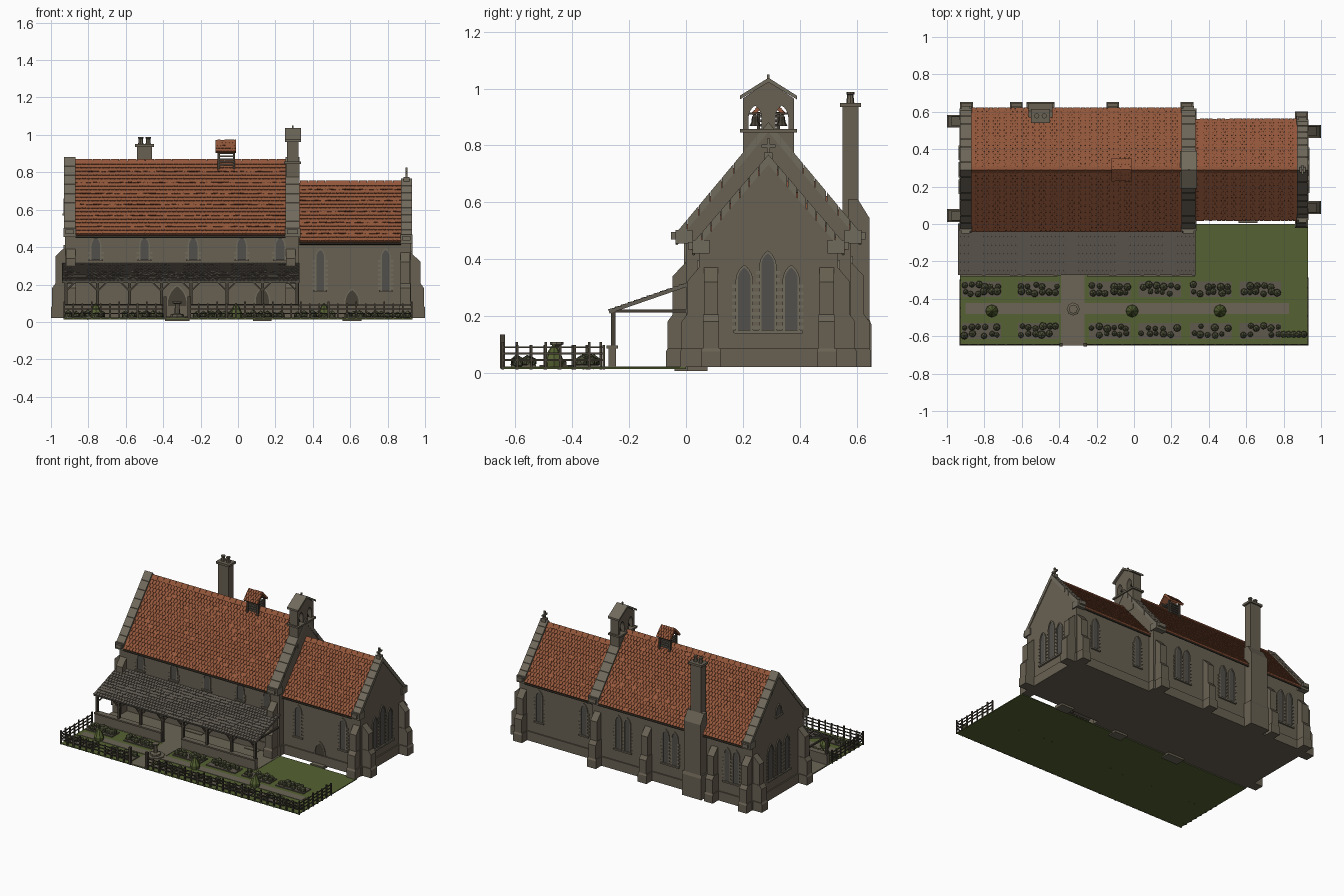
import bpy, bmesh, math, random
from mathutils import Vector, Matrix

if "Cube" in bpy.data.objects:
    bpy.data.objects.remove(bpy.data.objects["Cube"])
random.seed(4)

COL = {"stone": (.14, .12, .086), "dressed_stone": (.165, .145, .108), "terracotta": (.29, .095, .043),
       "shingle": (.125, .11, .088), "lawn": (.09, .12, .032), "path": (.15, .13, .092),
       "timber": (.06, .05, .036), "shrub": (.075, .08, .04), "glass": (.085, .08, .07), "soil": (.115, .1, .075)}
MAT = {}
for k, c in COL.items():
    MAT[k] = bpy.data.materials.new(k)
    MAT[k].diffuse_color = (*c, 1)
parts = {}


def bm_of(name, mat):
    return parts.setdefault(name, (bmesh.new(), mat))[0]


def loft(name, mat, a, b):
    """Closed prism between two matching point loops."""
    bm = bm_of(name, mat)
    va, vb = [bm.verts.new(p) for p in a], [bm.verts.new(p) for p in b]
    n = len(va)
    bm.faces.new(va)
    bm.faces.new(vb[::-1])
    for i in range(n):
        j = (i + 1) % n
        bm.faces.new((va[j], va[i], vb[i], vb[j]))


def box(name, mat, x0, x1, y0, y1, z0, z1):
    q = [(x0, y0), (x1, y0), (x1, y1), (x0, y1)]
    loft(name, mat, [(*p, z0) for p in q], [(*p, z1) for p in q])


def along_x(name, mat, pts, x0, x1):
    loft(name, mat, [(x0, *p) for p in pts], [(x1, *p) for p in pts])


def on(side, plane, u, v, d):
    """Point on a wall: u along it, v up, d outward."""
    return {"S": (u, plane - d, v), "N": (u, plane + d, v), "E": (plane + d, u, v), "W": (plane - d, u, v)}[side]


def plate(name, mat, side, plane, pts, d0, d1):
    loft(name, mat, [on(side, plane, u, v, d0) for u, v in pts], [on(side, plane, u, v, d1) for u, v in pts])


def strut(name, mat, a, b, r, sides=4):
    a, b = Vector(a), Vector(b)
    q = (b - a).to_track_quat('Z', 'Y')
    ring = [q @ Vector((r * math.cos(t), r * math.sin(t), 0)) for t in
            [2 * math.pi * (i + .5) / sides for i in range(sides)]]
    loft(name, mat, [a + p for p in ring], [b + p for p in ring])


def lathe(name, mat, x, y, prof, sides=8):
    for (r0, z0), (r1, z1) in zip(prof, prof[1:]):
        c = [(math.cos(2 * math.pi * i / sides), math.sin(2 * math.pi * i / sides)) for i in range(sides)]
        loft(name, mat, [(x + r0 * a, y + r0 * b, z0) for a, b in c], [(x + r1 * a, y + r1 * b, z1) for a, b in c])


def arch(c, w, z0, z1):
    """Pointed arch outline."""
    h, s = w / 2, z1 - w * .95
    right = [(c + h - w * (1 - math.cos(t)) * .998, s + w * 1.097 * math.sin(t)) for t in
             [math.pi / 3 * i / 5 for i in range(5)]]
    left = [(2 * c - u, v) for u, v in right[::-1]]
    return [(c + h, z0)] + right + [(c, z1)] + left + [(c - h, z0)]


def lancet(side, plane, c, w, z0, z1, fill="glass", label="window"):
    plate(label + "_panes", fill, side, plane, arch(c, w, z0, z1), -.003, .002)
    o, n = arch(c, w + .016, z0, z1 + .01), arch(c, w, z0, z1)
    for i in range(len(o) - 1):
        plate(label + "_surrounds", "dressed_stone", side, plane, [o[i], o[i + 1], n[i + 1], n[i]], -.003, .007)
    if fill == "glass":
        h = w / 2 + .016
        plate("window_sills", "dressed_stone", side, plane,
              [(c - h, z0 - .01), (c + h, z0 - .01), (c + h, z0), (c - h, z0)], -.003, .012)
    for k in range(int((z1 - w - z0) / .024)):  # toothed quoins beside the opening
        for s in (-1, 1):
            a, b, z = c + s * (w / 2 + .006), c + s * (w / 2 + .02), z0 + .024 * k + .004
            plate("quoins", "dressed_stone", side, plane, [(a, z), (b, z), (b, z + .012), (a, z + .012)], -.003, .004)


def buttress(side, plane, c, depth, top=.39, w=.056):
    for wid, pr in ((w, [(-.02, .02), (depth, .02), (depth, .18), (depth - .018, .205), (-.02, .205)]),
                    (w * .9, [(-.02, .2), (depth - .018, .2), (depth - .018, top - .05), (0, top), (-.02, top)]),
                    (w + .012, [(-.02, .02), (depth + .006, .02), (depth + .006, .075), (depth, .085), (-.02, .085)])):
        loft("buttresses", "stone", [on(side, plane, c - wid / 2, z, d) for d, z in pr],
             [on(side, plane, c + wid / 2, z, d) for d, z in pr])


def tiles(name, mat, x0, x1, low, high, rows, cols, t=.006):
    """Overlapping courses of tiles over a thin slab."""
    lo, hi = Vector(low), Vector(high)
    d = (hi - lo) / rows
    n = Vector((-d.y, d.x)).normalized()
    if n.y < 0:
        n = -n
    along_x(name, mat, [lo - n * .01, lo, hi, hi - n * .01], x0, x1)
    w = (x1 - x0) / cols
    for r in range(rows):
        a, b = lo + d * r, lo + d * (r + 1)
        off = w / 2 if r % 2 else 0
        for k in range(cols + (1 if r % 2 else 0)):
            xa, xb = max(x0, x0 + k * w - off), min(x1, x0 + (k + 1) * w - off)
            j = random.uniform(0, .0015)
            along_x(name, mat, [a - n * .001, a + n * (t + j), b + n * (.002 + j), b - n * .001], xa + .001, xb - .001)


def gable_coping(x0, x1, half, apex, slope):
    for s in (-1, 1):
        for k in range(8):
            e0, e1 = half * k / 8 + (.001 if k else 0), half * (k + 1) / 8 - .001
            along_x("gable_copings", "dressed_stone",
                    [(.29 + s * e, apex - slope * e - dz) for e, dz in ((e0, 0), (e1, 0), (e1, .035), (e0, .035))], x0, x1)
        y, z = .29 + s * half, apex - slope * half
        box("kneelers", "dressed_stone", x0 - .003, x1 + .003, min(y, y - s * .06), max(y, y - s * .06), z - .035, z + .012)
        box("kneelers", "dressed_stone", x0 + .008, x1 - .008, min(y + s * .015, y), max(y + s * .015, y), z - .02, z + .005)


# Nave and chancel bodies, plinths, roofs
for nm, x0, x1, half, apex, sl in (("nave_walls", -.925, .325, .29, .848, 1.2), ("chancel_walls", .32, .925, .245, .733, 1.17)):
    e = apex - sl * half
    along_x(nm, "stone", [(.29 - half, .02), (.29 + half, .02), (.29 + half, e), (.29, apex), (.29 - half, e)], x0, x1)
    box("plinth", "stone", x0 - .008, x1 + .008, .29 - half - .008, .29 + half + .008, .02, .085)
for nm, x0, x1, half, apex, sl, rows, cols in (("nave_roof", -.87, .255, .327, .86, 1.2, 20, 48),
                                               ("chancel_roof", .33, .872, .268, .744, 1.17, 16, 24)):
    for s in (-1, 1):
        tiles(nm, "terracotta", x0, x1, (.29 + s * half, apex - sl * half), (.29, apex), rows, cols)
        y, z = .29 + s * (half - .005), apex - sl * half - .012
        strut("gutters", "timber", (x0, y, z), (x1, y, z), .006, 6)
    for k in range(cols // 2):  # ridge tiles
        w = (x1 - x0) / (cols // 2)
        along_x("ridge_tiles", "terracotta", [(.272, apex - .012), (.29, apex + .012), (.308, apex - .012)],
                x0 + k * w + .001, x0 + (k + 1) * w - .001)
gable_coping(-.93, -.87, .327, .882, 1.2)
gable_coping(.255, .33, .327, .882, 1.2)
gable_coping(.872, .93, .268, .768, 1.17)

# Gable cross
box("gable_cross", "dressed_stone", .885, .917, .275, .305, .74, .775)
box("gable_cross", "dressed_stone", .895, .907, .285, .295, .77, .825)
box("gable_cross", "dressed_stone", .895, .907, .265, .315, .793, .804)

# Bellcote with two arched openings, bells and small gabled cap
box("bellcote", "stone", .257, .328, .2, .38, .7, .85)
box("bellcote", "dressed_stone", .245, .338, .19, .39, .845, .857)
comb = [(.2, .855), (.2, .965), (.29, 1.025), (.38, .965), (.38, .855)]
for c in (.337, .243):
    comb += arch(c, .046, .855, .94)
along_x("bellcote", "stone", comb, .262, .323)
for s in (-1, 1):
    along_x("bellcote_cap", "dressed_stone", [(.29, 1.022), (.29, 1.038), (.29 + s * .1, .975), (.29 + s * .1, .962)], .25, .336)
    lathe("bells", "timber", .2925, .29 + s * .047, [(.02, .868), (.013, .882), (.011, .9), (.004, .908)])
    strut("bell_headstocks", "timber", (.2925, .29 + s * .07, .912), (.2925, .29 + s * .024, .912), .005)
strut("bellcote_finial", "dressed_stone", (.2925, .29, 1.03), (.2925, .29, 1.05), .006)

# Louvred ridge ventilator
for x in (-.103, -.022):
    for y in (.255, .325):
        box("ventilator_frame", "timber", x - .006, x + .006, y - .006, y + .006, .8, .918)
for k in range(5):
    box("ventilator_louvres", "shingle", -.1, -.025, .255, .325, .835 + k * .016, .843 + k * .016)
for s in (-1, 1):
    tiles("ventilator_roof", "terracotta", -.12, -.01, (.29 + s * .058, .91), (.29, .972), 4, 6, .004)

# Chimney on the north wall
ch = [(.57, .02), (.645, .02), (.645, .545), (.605, .61), (.57, .61)]
along_x("chimney_breast", "stone", ch, -.565, -.435)
along_x("chimney_breast", "stone", [(.57, .02), (.652, .02), (.652, .17), (.645, .19), (.57, .19)], -.575, -.425)
box("chimney_stack", "stone", -.54, -.46, .55, .606, .45, .945)
box("chimney_stack", "dressed_stone", -.552, -.448, .541, .615, .935, .95)
for x in (-.52, -.48):
    lathe("chimney_pots", "stone", x, .578, [(.014, .95), (.011, .978), (.014, .98), (.014, .988)])

# Buttresses
for c in (.045, .55):
    buttress("W", -.925, c, .07, .4)
for c in (.088, .495):
    buttress("E", .925, c, .07, .37)
for c in (-.895, -.63, -.113, .283):
    buttress("N", .58, c, .065)
for c in (-.895, .283):
    buttress("S", 0, c, .065)
buttress("N", .535, .895, .06, .37)
buttress("S", .045, .895, .06, .37)

# Windows and doors
for c in (-.76, -.5, -.24, .02, .225):
    lancet("S", 0, c, .045, .335, .45)
for c in (.44, .79):
    lancet("S", .045, c, .042, .17, .385)
    lancet("N", .535, c - .02, .042, .17, .385)
for c in (-.8, -.73, -.32, -.25, .05, .12):
    lancet("N", .58, c, .04, .17, .4)
for c, z in ((.205, .37), (.288, .42), (.37, .37)):
    lancet("E", .925, c, .045, .15, z)
box("east_sill", "dressed_stone", .92, .938, .17, .41, .138, .148)
for c in (.2, .29, .38):
    lancet("W", -.925, c, .045, .16, .4)
lancet("W", -.925, .29, .05, .58, .65)
for pl, c, w, z in ((0, -.325, .1, .19), (0, .13, .07, .18), (.045, .61, .07, .17)):
    lancet("S", pl, c, w, .025, z, "timber", "door")
    box("door_steps", "path", c - w / 2 - .015, c + w / 2 + .015, pl - .04, pl + .03, .006, .026)

# Lean-to porch
tiles("porch_roof", "shingle", -.94, .33, (-.272, .218), (0, .312), 12, 60, .005)
box("porch_floor", "path", -.93, .33, -.275, 0, .016, .022)
box("porch_beam", "timber", -.93, .325, -.264, -.248, .208, .222)
for x0, x1 in ((-.93, -.41), (-.25, .325)):
    box("porch_low_wall", "stone", x0, x1, -.272, -.246, .02, .088)
    box("porch_low_wall", "dressed_stone", x0, x1, -.28, -.24, .086, .096)
for x in (-.92, -.75, -.58, -.41, -.25, -.06, .13, .315):
    box("porch_posts", "timber", x - .008, x + .008, -.264, -.248, .02, .215)
    box("porch_ties", "timber", x - .006, x + .006, -.256, 0, .212, .222)
    for s in (-1, 1):
        if -.93 < x + s * .045 < .325:
            strut("porch_braces", "timber", (x, -.256, .165), (x + s * .045, -.256, .21), .006)

# Garden ground, paths and beds
box("lawn", "lawn", -.93, .93, -.65, 0, .014, .02)
box("garden_paths", "path", -.9, .83, -.48, -.422, .018, .0225)
box("garden_paths", "path", -.39, -.265, -.65, -.275, .018, .023)
lathe("sundial", "path", -.325, -.455, [(.06, .02), (.06, .028)])
lathe("sundial", "dressed_stone", -.325, -.455, [(.035, .028), (.035, .04), (.015, .045), (.012, .095), (.024, .1), (.024, .108)])


def bush(x, y, r):
    bm = bm_of("shrubs", "shrub")
    m = Matrix.Translation((x, y, .022 + r * .75)) @ Matrix.Rotation(random.random() * 6, 4, 'Z') @ Matrix.Diagonal((1, 1, random.uniform(.8, 1.25), 1))
    bmesh.ops.create_icosphere(bm, subdivisions=1, radius=r, matrix=m)


for x0, x1 in ((-.92, -.71), (-.62, -.4), (-.24, -.02), (.025, .25), (.3, .52), (.565, .785)):
    for y0, y1 in ((-.39, -.308), (-.615, -.528)):
        box("flower_beds", "soil", x0, x1, y0, y1, .018, .027)
        for k in range(6):
            for yy in (.28, .72):
                if random.random() < .85:
                    bush(x0 + (k + .5 + random.uniform(-.2, .2)) * (x1 - x0) / 6, y0 + (y1 - y0) * yy + random.uniform(-.008, .008),
                         random.uniform(.014, .024))
for k in range(5):
    bush(.8 + k * .027, -.59, .02)
for x in (-.76, -.01, .46):
    lathe("topiary_cones", "lawn", x, -.465, [(.03, .02), (.034, .045), (.018, .08), (.003, .1)])

# Post and rail fence with a gate gap
for a, b in (((-.93, -.3), (-.93, -.645)), ((-.93, -.645), (-.39, -.645)), ((-.26, -.645), (.93, -.645)), ((.93, -.645), (.93, -.29))):
    for z in (.045, .068, .09):
        strut("fence_rails", "timber", (*a, z), (*b, z), .004)
    L = math.dist(a, b)
    n = max(2, round(L / .05))
    for k in range(n + 1):
        x, y = a[0] + (b[0] - a[0]) * k / n, a[1] + (b[1] - a[1]) * k / n
        strut("fence_posts", "timber", (x, y, .012), (x, y, .108 if k % 3 == 0 else .098), .006)
for x in (-.39, -.26):
    box("gate_posts", "timber", x - .009, x + .009, -.654, -.636, .015, .135)

# Turn every collected part into an object
for name, (bm, mat) in parts.items():
    bmesh.ops.recalc_face_normals(bm, faces=bm.faces[:])
    me = bpy.data.meshes.new(name)
    bm.to_mesh(me)
    bm.free()
    me.materials.append(MAT[mat])
    bpy.context.collection.objects.link(bpy.data.objects.new(name, me))

for m in bpy.data.materials:
    if m.users and not m.is_grease_pencil:
        m.use_nodes = True
        m.node_tree.nodes["Principled BSDF"].inputs["Base Color"].default_value = m.diffuse_color
